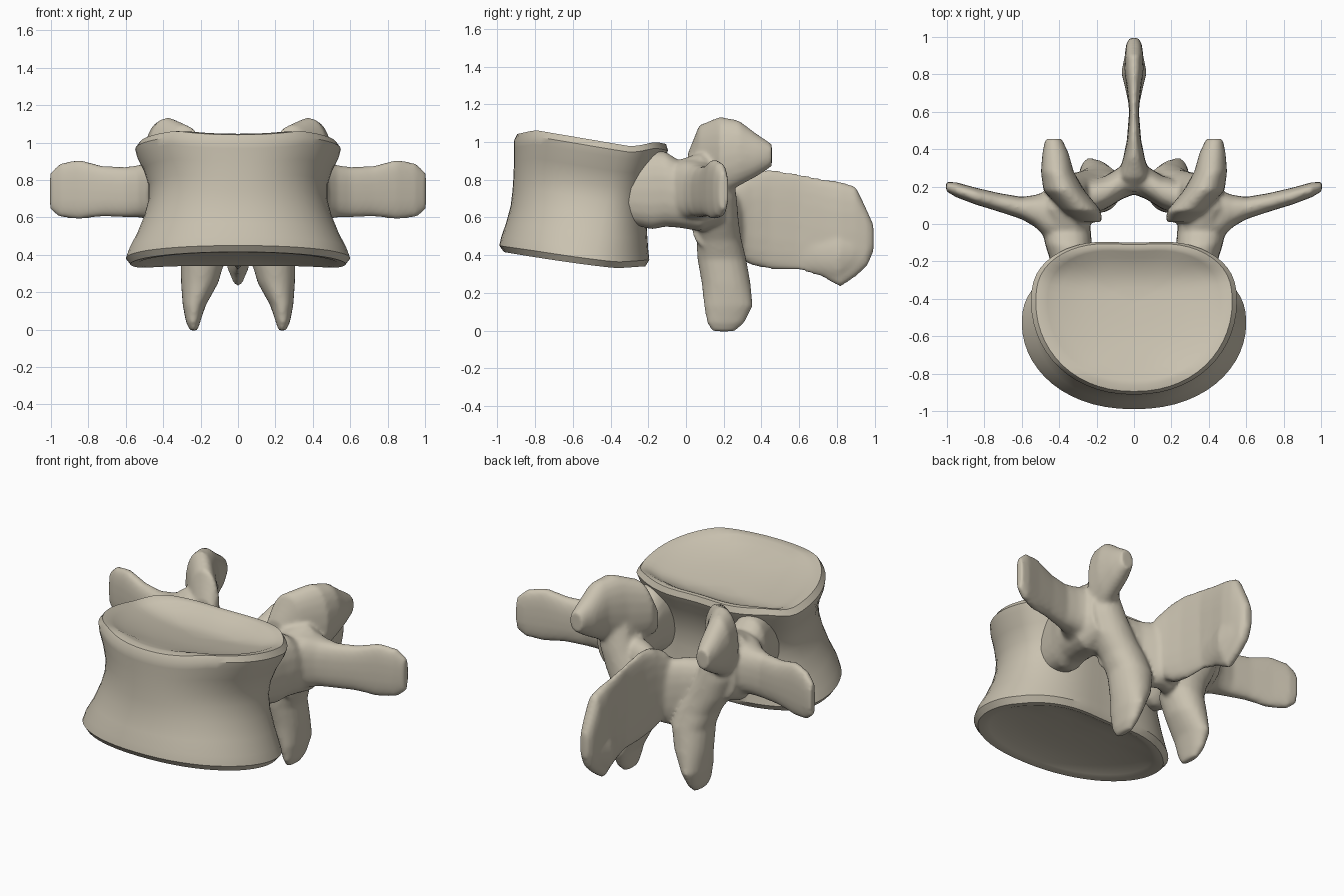
import bpy, bmesh, math

default_cube = bpy.data.objects.get("Cube")
if default_cube:
    bpy.data.objects.remove(default_cube, do_unlink=True)

# Single bone colour
bone = bpy.data.materials.new("bone")
bone.use_nodes = True
bone.diffuse_color = (.59, .54, .435, 1)
shader = next(n for n in bone.node_tree.nodes if n.type == 'BSDF_PRINCIPLED')
shader.inputs["Base Color"].default_value = bone.diffuse_color
shader.inputs["Roughness"].default_value = .8


def signed_power(value, exponent):
    return math.copysign(abs(value) ** exponent, value)


def skin_rings(bm, rings):
    """Bridge equal rings of points into a closed tube with capped ends."""
    loops = [[bm.verts.new(p) for p in ring] for ring in rings]
    count = len(loops[0])
    for low, high in zip(loops, loops[1:]):
        for i in range(count):
            j = (i + 1) % count
            bm.faces.new((low[i], low[j], high[j], high[i]))
    bm.faces.new(loops[0])
    bm.faces.new(loops[-1])


def finish(bm, name):
    bmesh.ops.recalc_face_normals(bm, faces=bm.faces[:])
    mesh = bpy.data.meshes.new(name)
    bm.to_mesh(mesh)
    bm.free()
    mesh.materials.append(bone)
    obj = bpy.data.objects.new(name, mesh)
    bpy.context.collection.objects.link(obj)
    return obj


def limb(bm, axis, sections, side=1, power=.85, sides=20):
    """Loft rounded sections along an axis.
    Each section: position on the axis, centre u, centre v, radius u, radius v."""
    rings = []
    for along, cu, cv, ru, rv in sections:
        ring = []
        for i in range(sides):
            a = math.tau * i / sides
            point = [cu + ru * signed_power(math.cos(a), power),
                     cv + rv * signed_power(math.sin(a), power)]
            point.insert(axis, along)
            point[0] *= side
            ring.append(point)
        rings.append(ring)
    skin_rings(bm, rings)


# ---- Vertebral body: waisted drum with hollowed end plates ----
def lower_height(y):
    return .33 + .09 * max(0, (-.35 - y) / .64) ** 1.2 + .07 * max(0, y + .37)


def upper_height(y):
    slope = min(1, max(0, (-.3 - y) / .5))
    front_drop = .22 * max(0, -.8 - y)
    back_lip = .02 * math.exp(-((y + .16) / .07) ** 2)
    return .978 + .085 * slope - front_drop + back_lip


def body_ring(level, half_width, front, back, middle, shrink=1, depth=0):
    ring = []
    for i in range(56):
        a = math.tau * i / 56
        c, s = math.cos(a), math.sin(a)
        x = half_width * signed_power(c, .92)
        if s > 0:
            y = middle + (back - middle) * s ** (.85 - .1 * level)
            y -= .03 * math.exp(-(x / .2) ** 2)
        else:
            y = middle + (middle - front) * s
        x, y = x * shrink, middle + (y - middle) * shrink
        low, high = lower_height(y), upper_height(y)
        ring.append((x, y, low + (high - low) * level + depth))
    return ring


# level, half width, front, back, widest point
body_profile = [
    (0, .575, -.965, -.19, -.54),
    (.05, .6, -.99, -.17, -.53),
    (.13, .58, -.98, -.175, -.53),
    (.25, .54, -.955, -.18, -.51),
    (.4, .5, -.93, -.185, -.49),
    (.53, .478, -.92, -.18, -.47),
    (.65, .478, -.915, -.16, -.45),
    (.78, .505, -.912, -.125, -.44),
    (.89, .54, -.912, -.085, -.43),
    (.95, .55, -.912, -.07, -.42),
    (1, .525, -.895, -.08, -.42),
]
dish = [(.93, .002), (.88, .012), (.76, .032), (.5, .052), (.25, .06), (.02, .062)]

bm = bmesh.new()
rings = [body_ring(*body_profile[0], k, d) for k, d in reversed(dish)]
rings += [body_ring(*row) for row in body_profile]
rings += [body_ring(*body_profile[-1], k, -d) for k, d in dish]
skin_rings(bm, rings)
body = finish(bm, "vertebral_body")
bpy.context.view_layer.objects.active = body
body.select_set(True)
bpy.ops.object.shade_smooth_by_angle(angle=math.radians(38))

# ---- Rear arch: lofted processes fused into one bony surface ----
X, Y, Z = 0, 1, 2
pedicle = [
    (-.42, .32, .74, .08, .12),
    (-.3, .325, .745, .1, .18),
    (-.18, .335, .745, .118, .21),
    (-.11, .35, .75, .125, .2),
    (-.04, .36, .725, .13, .18),
    (.08, .375, .735, .135, .21),
    (.2, .36, .74, .11, .17),
]
transverse_process = [
    (.3, .05, .74, .14, .17),
    (.4, .04, .745, .16, .17),
    (.47, .05, .745, .125, .155),
    (.53, .07, .74, .085, .14),
    (.6, .085, .735, .06, .135),
    (.72, .115, .74, .05, .135),
    (.85, .15, .75, .045, .16),
    (.95, .183, .745, .04, .145),
    (1.005, .2, .74, .025, .1),
]
upper_joint_process = [
    (.01, .24, .84, .07, .1),
    (.07, .28, .91, .105, .18),
    (.18, .375, .92, .11, .215),
    (.28, .41, .94, .088, .175),
    (.38, .42, .93, .07, .11),
    (.455, .43, .93, .045, .06),
]
lower_joint_process = [
    (.85, .37, .15, .1, .1),
    (.7, .33, .155, .12, .115),
    (.58, .275, .16, .13, .12),
    (.48, .215, .175, .13, .12),
    (.38, .187, .19, .12, .13),
    (.25, .205, .213, .1, .13),
    (.13, .234, .225, .062, .13),
    (.04, .24, .21, .038, .1),
    (-.005, .237, .2, .02, .06),
]
lamina = [
    (.3, .12, .61, .1, .17),
    (.15, .17, .56, .09, .2),
    (.06, .225, .55, .09, .2),
    (-.02, .245, .55, .08, .19),
]
spinous_process = [
    (.17, 0, .57, .05, .15),
    (.25, 0, .6, .09, .2),
    (.35, 0, .595, .058, .25),
    (.45, 0, .59, .038, .265),
    (.6, 0, .575, .026, .255),
    (.72, 0, .545, .038, .26),
    (.82, 0, .51, .052, .28),
    (.9, 0, .525, .05, .24),
    (.96, 0, .49, .042, .15),
    (.995, 0, .49, .025, .07),
]
spinous_swelling = [
    (.6, 0, .42, .02, .09),
    (.72, 0, .4, .046, .11),
    (.81, 0, .4, .068, .14),
    (.9, 0, .42, .05, .11),
    (.95, 0, .43, .03, .06),
]

bm = bmesh.new()
for side in (1, -1):
    limb(bm, Y, pedicle, side)
    limb(bm, X, transverse_process, side, power=.8)
    limb(bm, Y, upper_joint_process, side, power=.95)
    limb(bm, Z, lower_joint_process, side, power=.95)
    limb(bm, X, lamina, side)
limb(bm, Y, spinous_process, power=.75)
limb(bm, Y, spinous_swelling, power=1)
arch = finish(bm, "rear_arch")

fuse = arch.modifiers.new("fuse", 'REMESH')
fuse.mode = 'VOXEL'
fuse.voxel_size = .013
fuse.use_smooth_shade = True
soften = arch.modifiers.new("soften", 'SMOOTH')
soften.factor = .5
soften.iterations = 6
